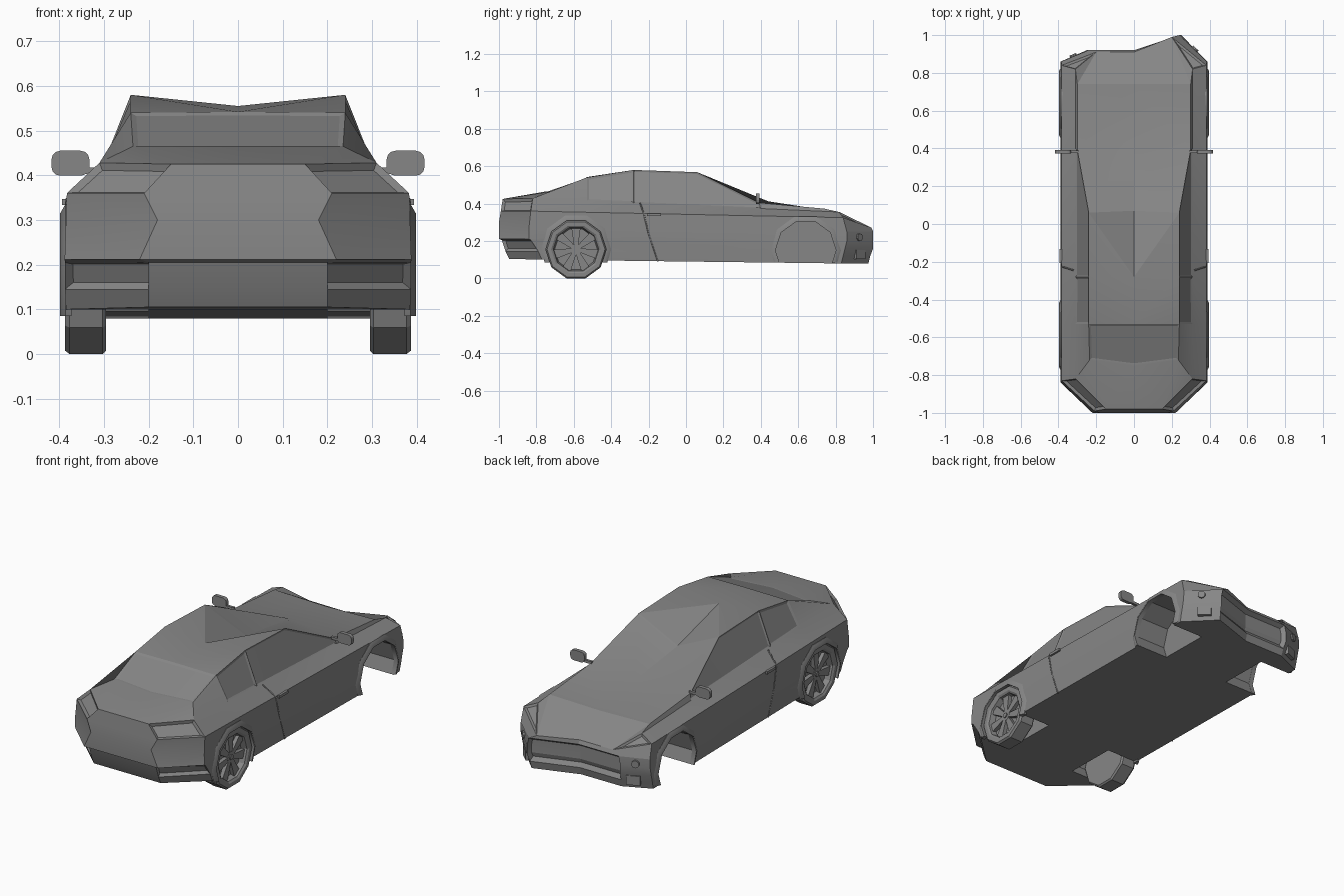
import bpy, bmesh, math
from mathutils import Matrix, Vector

cube = bpy.data.objects.get("Cube")
if cube:
    bpy.data.objects.remove(cube, do_unlink=True)

grey = bpy.data.materials.new("plain grey")
grey.use_nodes = True
colour = (.24, .24, .24, 1)
grey.diffuse_color = colour
grey.node_tree.nodes["Principled BSDF"].inputs["Base Color"].default_value = colour


def finish(name, bm, smooth=None):
    """Turn a bmesh into a named, coloured object."""
    bmesh.ops.recalc_face_normals(bm, faces=bm.faces)
    mesh = bpy.data.meshes.new(name)
    bm.to_mesh(mesh)
    bm.free()
    mesh.materials.append(grey)
    obj = bpy.data.objects.new(name, mesh)
    bpy.context.collection.objects.link(obj)
    if smooth:
        select(obj)
        bpy.ops.object.shade_smooth_by_angle(angle=math.radians(smooth))
    return obj


def select(obj):
    bpy.ops.object.select_all(action='DESELECT')
    obj.select_set(True)
    bpy.context.view_layer.objects.active = obj


def box(name, centre, size, turn=0, bevel=0):
    bm = bmesh.new()
    bmesh.ops.create_cube(bm, size=1, matrix=Matrix.Diagonal((*size, 1)))
    if bevel:
        edges = [e for e in bm.edges if abs(e.verts[0].co.y - e.verts[1].co.y) > size[1] / 2]
        bmesh.ops.bevel(bm, geom=edges, offset=bevel, segments=3, profile=.5, affect='EDGES')
    bm.transform(Matrix.Translation(centre) @ Matrix.Rotation(turn, 4, 'Z'))
    return finish(name, bm)


def lathe(profile, centre, side, steps, closed=False):
    """Spin (radius, x) points about a sideways axle."""
    bm = bmesh.new()
    rings = []
    for k in range(steps):
        a = math.tau * (k + .5) / steps
        rings.append([bm.verts.new((side * x, centre[0] + r * math.sin(a), centre[1] + r * math.cos(a)))
                      for r, x in profile])
    count = len(profile)
    for k in range(steps):
        a, b = rings[k], rings[(k + 1) % steps]
        for j in range(count if closed else count - 1):
            n = (j + 1) % count
            bm.faces.new((a[j], a[n], b[n], b[j]))
    bmesh.ops.remove_doubles(bm, verts=bm.verts, dist=.0001)
    return bm


# Body rails: each runs from the tail centre, round a corner, along the side, to the nose centre
MIDDLE = [-.53, -.28, .06, .4]


def rail(tail, side, nose):
    x, y0, z0, y1, z1 = side
    run = [(x, y, z0 + (z1 - z0) * (y - y0) / (y1 - y0)) for y in [y0] + MIDDLE + [y1]]
    return [(0, *tail[1:]), tail] + run + [nose, (0, *nose[1:])]


floor = rail((0, -.945, .105), (0, -.77, .1, .83, .08), (0, .895, .08))
sill = rail((.2, -.945, .105), (.385, -.77, .1, .83, .08), (.24, .895, .08))
valance = rail((.2, -.965, .145), (.387, -.79, .145, .84, .12), (.245, .905, .12))
bumper = rail((.2, -.985, .205), (.387, -.83, .205, .85, .16), (.25, .92, .16))
lip = rail((.22, -1, .212), (.388, -.84, .212, .86, .2), (.25, .92, .21))
flank = rail((.18, -1, .3), (.386, -.84, .268, .86, .25), (.24, .92, .252))
shoulder = rail((.21, -.99, .36), (.383, -.83, .36, .84, .325), (.2, .91, .272))
belt = rail((.15, -.98, .425), (.31, -.82, .428, .82, .355), (.2, .91, .272))
roof_edge = belt[:2] + [(.235, -.72, .465), (.24, -.53, .54), (.24, -.28, .58), (.24, .06, .568),
                        (.3, .39, .405), (.3, .74, .373)] + belt[-2:]
# The roof caves in behind the windscreen
ridge = [belt[0]] * 2 + [(0, -.75, .465), (0, -.53, .542), (0, -.28, .555), (0, .07, .46),
                         (0, .44, .412), (0, .74, .366)] + [belt[-1]] * 2
rails = [floor, sill, valance, bumper, lip, flank, shoulder, belt, roof_edge, ridge]
VALANCE, BUMPER, LIP, SHOULDER, BELT, ROOF = 2, 3, 4, 6, 7, 8

# Body shell, both halves, sharing vertices
bm = bmesh.new()
verts, cells = {}, {}


def vert(p, s):
    key = (round(s * p[0], 4) + 0.0, round(p[1], 4), round(p[2], 4))
    if key not in verts:
        verts[key] = bm.verts.new(key)
    return verts[key]


for s in (1, -1):
    for r in range(len(rails) - 1):
        low, high = rails[r], rails[r + 1]
        for k in range(len(low) - 1):
            corners = [vert(p, s) for p in (low[k], low[k + 1], high[k + 1], high[k])]
            corners = list(dict.fromkeys(corners))
            if len(corners) > 2:
                cells[r, k, s] = bm.faces.new(corners)

# Roof folds
for s in (1, -1):
    for k in (3, 4):
        bmesh.ops.connect_verts(bm, verts=[vert(roof_edge[k + 1], s), vert(ridge[k], s)])

# One nose corner is pulled forward
for v in bm.verts:
    if .1 < v.co.x < .3 and v.co.y > .84:
        v.co.y += .08
bmesh.ops.recalc_face_normals(bm, faces=bm.faces)


def sink(places, thickness, depth, sides):
    faces = [cells[r, k, s] for r, k in places for s in sides]
    bmesh.ops.inset_region(bm, faces=faces, thickness=thickness, depth=-depth, use_even_offset=True)


# Windows, lamps, vents and grille as sunken panels
both = (1, -1)
for s in both:
    sink([(BELT, 4), (BELT, 5)], .008, .005, [s])
    sink([(BELT, 3)], .012, .005, [s])
    sink([(SHOULDER, 1)], .012, .012, [s])
    sink([(SHOULDER, 7)], .01, .008, [s])
    sink([(VALANCE, 1)], .01, .016, [s])
sink([(ROOF, 2)], .012, .004, both)
sink([(VALANCE, 8), (BUMPER, 8), (LIP, 8)], .016, .022, both)
body = finish("body", bm)

# Wheel arches cut from the body
REAR, FRONT = (-.588, .155), (.64, .15)
for s in both:
    for centre in (REAR, FRONT):
        well = [(0, .2), (.163, .2), (.163, .5), (0, .5)]
        cutter = finish("arch_cutter", lathe(well, centre, s, 10))
        cutter.hide_render = True
        cut = body.modifiers.new("arch", 'BOOLEAN')
        cut.operation, cut.solver, cut.object = 'DIFFERENCE', 'EXACT', cutter
        select(body)
        bpy.ops.object.modifier_apply(modifier=cut.name)
        bpy.data.objects.remove(cutter, do_unlink=True)
select(body)
bpy.ops.object.shade_smooth_by_angle(angle=math.radians(14))

for s, label in ((1, "left"), (-1, "right")):
    # Flared arch trims, cut off at sill height
    for end, centre in (("rear", REAR), ("front", FRONT)):
        band = [(.162, .372), (.162, .397), (.168, .398), (.19, .386), (.19, .372)]
        trim = lathe(band, centre, s, 10, True)
        geom = trim.verts[:] + trim.edges[:] + trim.faces[:]
        bmesh.ops.bisect_plane(trim, geom=geom, plane_co=(0, 0, .085), plane_no=(0, 0, -1), clear_outer=True)
        bmesh.ops.holes_fill(trim, edges=trim.edges)
        finish(f"{label}_{end}_arch_trim", trim, 40)

    # Rear wheel: tyre with dished rim, spokes and hub
    tyre = [(0, .295), (.155, .295), (.163, .303), (.163, .377), (.155, .387), (.133, .387),
            (.122, .38), (.114, .35), (0, .345)]
    finish(f"{label}_rear_tyre", lathe(tyre, REAR, s, 10))
    hub = [(0, .34), (.03, .34), (.03, .37), (.014, .37), (.014, .376), (0, .376)]
    finish(f"{label}_rear_hub", lathe(hub, REAR, s, 10))
    spokes = bmesh.new()
    for k in range(7):
        spoke = bmesh.ops.create_cube(spokes, size=1)["verts"]
        for v in spoke:
            wide = .05 if v.co.z > 0 else .022
            v.co = Vector((s * (.358 + v.co.x * .022), v.co.y * wide, .07 + v.co.z * .1))
        turn = Matrix.Rotation(math.tau * k / 7, 3, 'X')
        for v in spoke:
            v.co = turn @ v.co + Vector((0, *REAR))
    finish(f"{label}_rear_spokes", spokes)

    # Door mirror on its stalk
    box(f"{label}_mirror", (s * .375, .383, .427), (.085, .02, .056), bevel=.02)
    box(f"{label}_mirror_stalk", (s * .322, .383, .41), (.06, .014, .014))

    # Door handle and door seam
    box(f"{label}_door_handle", (s * .387, -.17, .34), (.014, .075, .014))
    path = bpy.data.curves.new(f"{label}_door_seam", 'CURVE')
    path.dimensions, path.bevel_depth, path.bevel_resolution = '3D', .004, 0
    line = path.splines.new('POLY')
    points = [(.32, -.245, .402), (.383, -.225, .345), (.386, -.2, .24), (.385, -.15, .09)]
    line.points.add(len(points) - 1)
    for p, (x, y, z) in zip(line.points, points):
        p.co = (s * x, y, z, 1)
    path.materials.append(grey)
    bpy.context.collection.objects.link(bpy.data.objects.new(path.name, path))

    # Fog lamp and vent plate on the nose corner
    inner, outer = Vector((s * .24, 1 if s > 0 else .92, 0)), Vector((s * .385, .86, 0))
    along = outer - inner
    turn = math.atan2(along.y * s, along.x * s)
    lamp = bmesh.new()
    bmesh.ops.create_cone(lamp, cap_ends=True, segments=10, radius1=.02, radius2=.02, depth=.024)
    spot = inner + along * .55 + Vector((0, 0, .22))
    lamp.transform(Matrix.Translation(spot) @ Matrix.Rotation(turn, 4, 'Z') @ Matrix.Rotation(math.pi / 2, 4, 'X'))
    finish(f"{label}_fog_lamp", lamp, 30)
    box(f"{label}_nose_vent", inner + along * .45 + Vector((0, -.008, .128)), (.07, .02, .05), turn)
